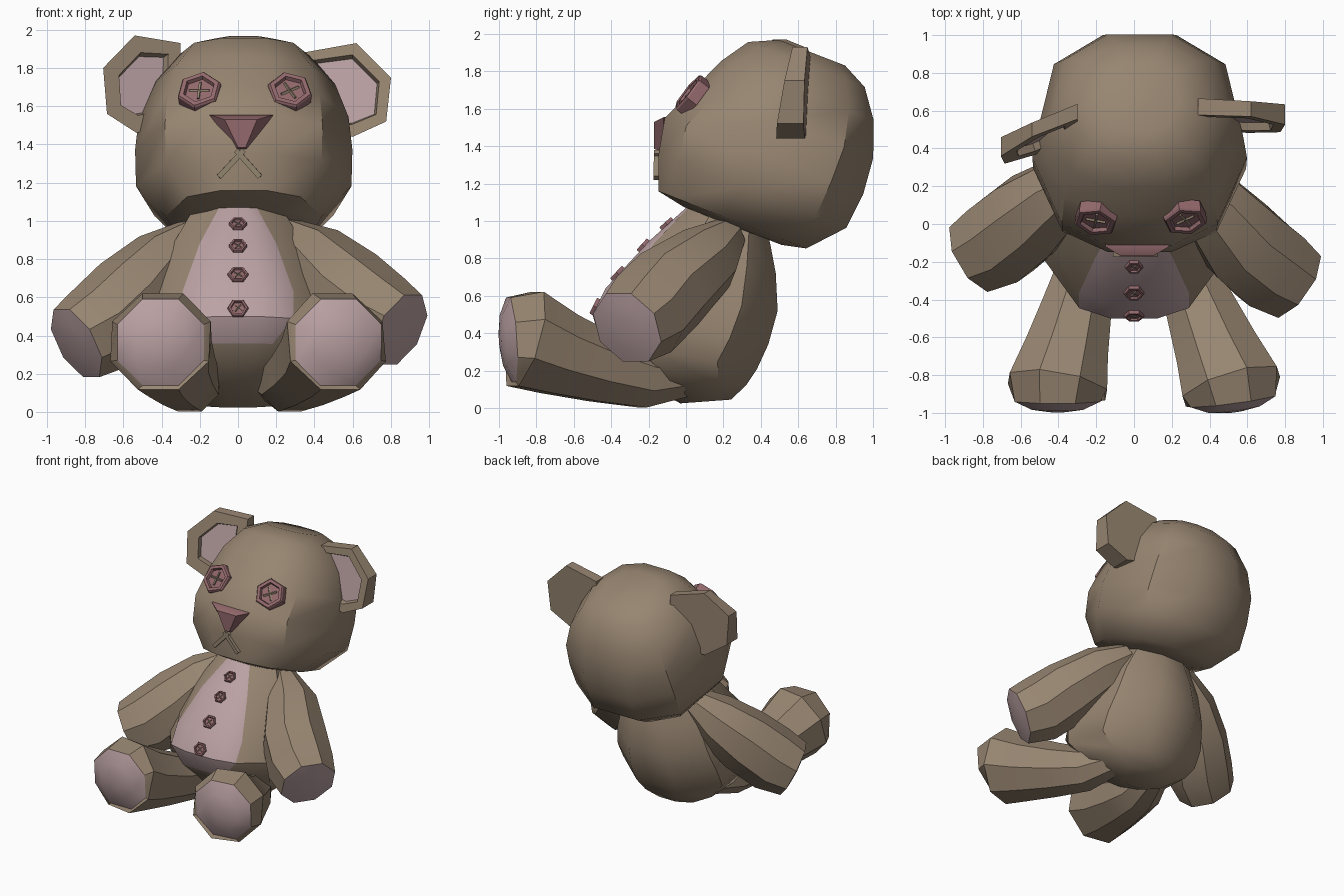
import bpy, bmesh, math
from mathutils import Vector
from mathutils.bvhtree import BVHTree

cube = bpy.data.objects.get("Cube")
if cube:
    bpy.data.objects.remove(cube)

SQUARE = 0.85  # below 1 makes the oval cross-sections boxier


def material(name, rgb):
    m = bpy.data.materials.new(name)
    m.use_nodes = True
    m.diffuse_color = (*rgb, 1)
    m.node_tree.nodes["Principled BSDF"].inputs["Base Color"].default_value = (*rgb, 1)
    return m


FUR = material("brown fur", (0.31, 0.235, 0.165))
PINK = material("pale pink cloth", (0.50, 0.36, 0.37))
BUTTON = material("dusty rose", (0.29, 0.14, 0.15))
THREAD = material("tan thread", (0.29, 0.23, 0.16))


def finish(name, bm, mats, crease=30):
    """Shade smooth with sharp edges above the crease angle, and link the object."""
    bmesh.ops.recalc_face_normals(bm, faces=bm.faces)
    for f in bm.faces:
        f.smooth = True
    for e in bm.edges:
        e.smooth = e.calc_face_angle(0) < math.radians(crease)
    tree = BVHTree.FromBMesh(bm)
    me = bpy.data.meshes.new(name)
    bm.to_mesh(me)
    bm.free()
    for m in mats:
        me.materials.append(m)
    bpy.context.collection.objects.link(bpy.data.objects.new(name, me))
    return tree


def loft(name, rings, mats, pick=lambda i, j: 0, crease=30):
    """Skin a list of rings and cap both ends; pick chooses the material of a face."""
    bm = bmesh.new()
    vs = [[bm.verts.new(p) for p in ring] for ring in rings]
    n = len(vs[0])
    for i in range(len(vs) - 1):
        for j in range(n):
            k = (j + 1) % n
            f = bm.faces.new((vs[i][j], vs[i][k], vs[i + 1][k], vs[i + 1][j]))
            f.material_index = pick(i, j)
    bm.faces.new(vs[0]).material_index = pick(0, -1)
    bm.faces.new(vs[-1]).material_index = pick(len(vs) - 1, -1)
    return finish(name, bm, mats, crease)


def oval(front, back, half_width, angles, cx):
    """Mirrored ring between a front and a back point (y, z)."""
    cs = [math.copysign(abs(math.cos(a)) ** SQUARE, math.cos(a)) for a in angles]
    left = []
    for a, c in zip(angles, cs):
        t = (cs[0] - c) / (cs[0] - cs[-1])
        y, z = [f + (b - f) * t for f, b in zip(front, back)]
        left.append(Vector((half_width * math.sin(a) ** SQUARE, y, z)))
    right = [Vector((-p.x, p.y, p.z)) for p in reversed(left)]
    return [p + Vector((cx, 0, 0)) for p in left + right]


def circle(centre, axis, r, n, phase=0.5):
    side = axis.cross(Vector((0, 0, 1))).normalized()
    up = side.cross(axis)
    return [centre + r * (side * math.cos(a) + up * math.sin(a))
            for a in [math.tau * (i + phase) / n for i in range(n)]]


def limb(name, path, radii, pad_depth):
    """Tapered octagonal tube ending in a domed pink pad."""
    pts = [Vector(p) for p in path]
    rings = []
    for i, (p, r) in enumerate(zip(pts, radii)):
        t = (pts[min(i + 1, len(pts) - 1)] - pts[max(i - 1, 0)]).normalized()
        rings.append(circle(p, t, r, 8))
    for scale, depth in ((0.6, 0.75), (0.2, 1)):
        rings.append(circle(pts[-1] + t * pad_depth * depth, t, radii[-1] * scale, 8))
    loft(name, rings, (FUR, PINK), lambda i, j: int(i >= len(pts) - 1))


def bar(name, a, b, r):
    a, b = Vector(a), Vector(b)
    t = (b - a).normalized()
    loft(name, [circle(a, t, r, 4), circle(b, t, r, 4)], (THREAD,))


def button(name, centre, normal, r, h, phase):
    """Six-sided button with a raised rim and a crossed stitch."""
    n = Vector(normal).normalized()
    profile = ((1, -1), (1, 0.7), (0.93, 1), (0.72, 1), (0.66, 0.4))
    loft(name, [circle(centre + n * h * z, n, r * s, 6, phase) for s, z in profile], (BUTTON,))
    cross = circle(centre + n * h * 0.55, n, r * 0.45, 4, phase + 0.4)
    for k in (0, 1):
        bar(f"{name}_stitch_{k + 1}", cross[k], cross[k + 2], r * 0.07)


# Head: ten-sided rings stacked along a tilted axis (height, back, front, half width)
up, fwd = Vector((0, 0.36, 0.93)), Vector((0, -0.93, 0.36))
mid = Vector((0, 0.42, 1.41))
angles = [math.radians(a) for a in (14, 43, 85, 127, 163)]
rings = []
for u, b, f, w in ((-0.47, -0.28, 0.28, 0.26), (-0.44, -0.41, 0.44, 0.41),
                   (-0.26, -0.57, 0.51, 0.565), (-0.06, -0.59, 0.55, 0.57),
                   (0.14, -0.57, 0.46, 0.55), (0.33, -0.5, 0.38, 0.48),
                   (0.48, -0.39, 0.28, 0.36), (0.55, -0.25, 0.13, 0.21)):
    pf, pb = mid + up * u + fwd * f, mid + up * u + fwd * b
    rings.append(oval(pf.yz, pb.yz, w, angles, 0.03))
head = loft("head", rings, (FUR,), crease=40)

# Body: pear shape whose front columns form the belly patch
# (front point, back point, half width, patch half width)
rings = []
for f, b, w, patch in (((0.06, 1.12), (0.43, 0.96), 0.24, 0.08),
                       ((0, 1.07), (0.45, 0.88), 0.28, 0.1),
                       ((-0.2, 0.89), (0.48, 0.72), 0.38, 0.2),
                       ((-0.43, 0.64), (0.49, 0.52), 0.46, 0.29),
                       ((-0.5, 0.5), (0.44, 0.34), 0.5, 0.29),
                       ((-0.46, 0.36), (0.38, 0.21), 0.48, 0.18),
                       ((-0.28, 0.16), (0.32, 0.12), 0.38, 0.16),
                       ((-0.03, 0.025), (0.24, 0.045), 0.2, 0.1)):
    a = math.asin((patch / w) ** (1 / SQUARE))
    rest = [a + (math.radians(162) - a) * k / 3 for k in (1, 2, 3)]
    rings.append(oval(f, b, w, [a * 0.35, a] + rest, 0))
body = loft("body", rings, (FUR, PINK), lambda i, j: int(i < 5 and j in (0, 8, 9)), crease=38)

# Arms
arm_radii = (0.1, 0.195, 0.245, 0.25, 0.215)
limb("left_arm", ((0.24, 0.23, 0.93), (0.4, 0.11, 0.8), (0.57, -0.09, 0.635),
                  (0.72, -0.225, 0.5), (0.85, -0.315, 0.43)), arm_radii, 0.02)
limb("right_arm", ((-0.22, 0.26, 0.93), (-0.38, 0.17, 0.78), (-0.55, 0.04, 0.6),
                   (-0.71, -0.09, 0.44), (-0.845, -0.17, 0.36)), arm_radii, 0.02)

# Legs
leg_radii = (0.11, 0.165, 0.2, 0.24, 0.283, 0.245)
leg_y = (0.02, -0.22, -0.45, -0.68, -0.86, -0.935)
leg_z = (0.17, 0.155, 0.215, 0.29, 0.37, 0.365)
for name, x0, x1, splay in (("left_leg", 0.17, 0.515, 0.01), ("right_leg", -0.19, -0.405, 0)):
    xs = [x0 + (x1 - x0) * (leg_y[0] - y) / (leg_y[0] - leg_y[4]) for y in leg_y[:5]]
    limb(name, list(zip(xs + [x1 + splay], leg_y, leg_z)), leg_radii, 0.06)


# Ears: slabs, thinner at the top, with a recessed pink lining on the front
def ear(name, outline, plane, rim):
    y0, bx, bz = plane
    bm = bmesh.new()
    front = bm.faces.new([bm.verts.new((x, y0 + bx * x + bz * (z - 1.7), z)) for x, z in outline])
    ext = bmesh.ops.extrude_face_region(bm, geom=[front], use_keep_orig=True)["geom"]
    for v in ext:
        if isinstance(v, bmesh.types.BMVert):
            v.co.y += 0.115 - 0.15 * (v.co.z - 1.7)
    bmesh.ops.recalc_face_normals(bm, faces=bm.faces)
    bmesh.ops.inset_region(bm, faces=[front], thickness=rim)
    bmesh.ops.inset_region(bm, faces=[front], thickness=0.015, depth=-0.04)
    front.material_index = 1
    finish(name, bm, (FUR, PINK))


ear("left_ear", ((0.34, 1.88), (0.62, 1.93), (0.8, 1.75), (0.775, 1.52), (0.6, 1.44), (0.34, 1.5)),
    (0.565, -0.06, 0.18), 0.065)
ear("right_ear", ((-0.3, 1.93), (-0.54, 1.97), (-0.705, 1.8), (-0.685, 1.56), (-0.53, 1.46), (-0.3, 1.52)),
    (0.635, 0.42, 0.2), 0.095)


def surface(tree, x, z):
    return tree.ray_cast(Vector((x, -2, z)), Vector((0, 1, 0)))[:2]


# Button eyes
for name, x, lean, phase in (("left_eye", 0.27, 0.1, 0.3), ("right_eye", -0.2, -0.14, 0.6)):
    p = surface(head, x, 1.67)[0] + Vector((0, -0.015, 0))
    button(name, p, (lean, -0.77, 0.6), 0.118, 0.035, phase)

# Belly buttons
for k, (z, r) in enumerate(((0.98, 0.048), (0.865, 0.048), (0.715, 0.054), (0.54, 0.054))):
    p, n = surface(body, 0, z)
    button(f"belly_button_{k + 1}", p, n, r, 0.018, 0)

# Nose: tapered wedge
wide = ((-0.15, 1.555), (0.185, 1.555), (0.05, 1.37), (-0.01, 1.37))
narrow = ((-0.07, 1.53), (0.1, 1.53), (0.04, 1.385), (0.0, 1.385))
loft("nose", [[(x, y, z) for x, z in shape]
              for shape, y in ((wide, -0.04), (wide, -0.12), (narrow, -0.17))], (BUTTON,))

# Mouth: two crossed stitches
for name, x0, x1 in (("mouth_stitch_left", -0.01, 0.115), ("mouth_stitch_right", 0.03, -0.1)):
    ends = [surface(head, x, z)[0] + Vector((0, -0.012, 0)) for x, z in ((x0, 1.37), (x1, 1.23))]
    bar(name, *ends, 0.02)
